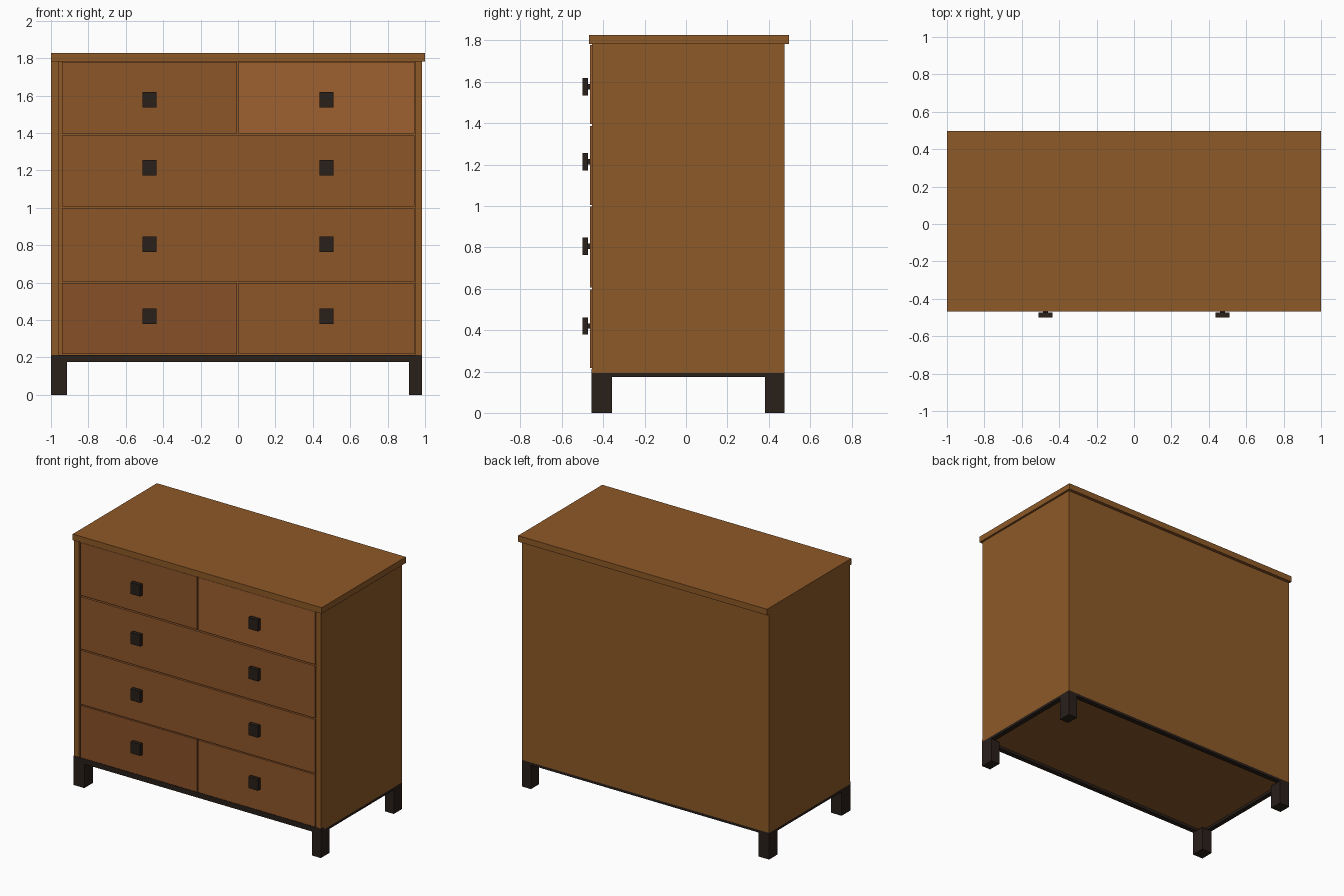
import bpy

if "Cube" in bpy.data.objects:
    bpy.data.objects.remove(bpy.data.objects["Cube"])


def material(name, rgb):
    m = bpy.data.materials.new(name)
    m.diffuse_color = (*rgb, 1)
    m.use_nodes = True
    m.node_tree.nodes["Principled BSDF"].inputs["Base Color"].default_value = m.diffuse_color
    return m


top_wood = material("top_wood", (0.27, 0.10, 0.021))
dark = material("dark_wood", (0.022, 0.014, 0.010))
woods = {k: material("drawer_wood_" + k, c) for k, c in {
    "mid": (0.27, 0.093, 0.023),
    "light": (0.34, 0.118, 0.03),
    "deep": (0.245, 0.08, 0.021)}.items()}


def box(name, x, y, z, mat):
    """Box spanning the given (min, max) ranges."""
    bpy.ops.mesh.primitive_cube_add(size=1)
    o = bpy.context.object
    o.name = name
    for v in o.data.vertices:
        v.co = [r[0] if c < 0 else r[1] for c, r in zip(v.co, (x, y, z))]
    o.data.materials.append(mat)
    return o


L, R = -1.0, 0.985          # carcass sides
F, B = -0.455, 0.475        # carcass front and back
Z0, Z1 = 0.193, 1.782       # carcass bottom and top

# Carcass panels
box("table_top", (-1, 1), (-0.468, 0.498), (Z1, 1.826), top_wood)
box("left_panel", (L, -0.957), (F, B), (Z0, Z1), top_wood)
box("right_panel", (0.946, R), (F, B), (Z0, Z1), top_wood)
box("back_panel", (-0.957, 0.946), (B - 0.02, B), (Z0, Z1), top_wood)
box("bottom_panel", (-0.957, 0.946), (F + 0.01, B - 0.02), (Z0, 0.213), top_wood)

# Base frame: front rail is taller, the others sit under the panels
T = 0.035
box("front_rail", (L, R), (F - 0.002, F + T), (0.174, 0.212), dark)
box("back_rail", (L, R), (B - T, B), (0.174, Z0), dark)
box("left_rail", (L, L + T), (F + T, B - T), (0.174, Z0), dark)
box("right_rail", (R - T, R), (F + T, B - T), (0.174, Z0), dark)

# Legs
for sx, x in (("left", (L, -0.915)), ("right", (0.913, R))):
    for sy, y in (("front", (F - 0.002, -0.357)), ("back", (0.381, B))):
        box(f"{sy}_{sx}_leg", x, y, (0, 0.174), dark)

# Drawer rows: bottom, top, handle height, wood tone per drawer
rows = [(0.217, 0.597, 0.42, ("deep", "mid")),
        (0.605, 0.997, 0.805, ("mid",)),
        (1.006, 1.386, 1.214, ("mid",)),
        (1.396, 1.778, 1.577, ("mid", "light"))]
for i, (z0, z1, hz, tones) in enumerate(rows, 1):
    spans = [(-0.941, 0.943)] if len(tones) == 1 else [(-0.941, -0.005), (0.003, 0.943)]
    for j, (x, tone) in enumerate(zip(spans, tones), 1):
        box(f"drawer_front_{i}_{j}", x, (-0.463, -0.43), (z0, z1), woods[tone])
        # Drawer box behind the front
        box(f"drawer_box_{i}_{j}", (x[0] + 0.01, x[1] - 0.01), (-0.43, 0.42),
            (z0 + 0.01, z1 - 0.01), woods[tone])
    # Square knobs on short stems
    for side, hx in (("left", -0.473), ("right", 0.473)):
        box(f"knob_{side}_{i}", (hx - 0.038, hx + 0.038), (-0.501, -0.474),
            (hz - 0.042, hz + 0.042), dark)
        box(f"knob_stem_{side}_{i}", (hx - 0.013, hx + 0.013), (-0.474, -0.46),
            (hz - 0.013, hz + 0.013), dark)
